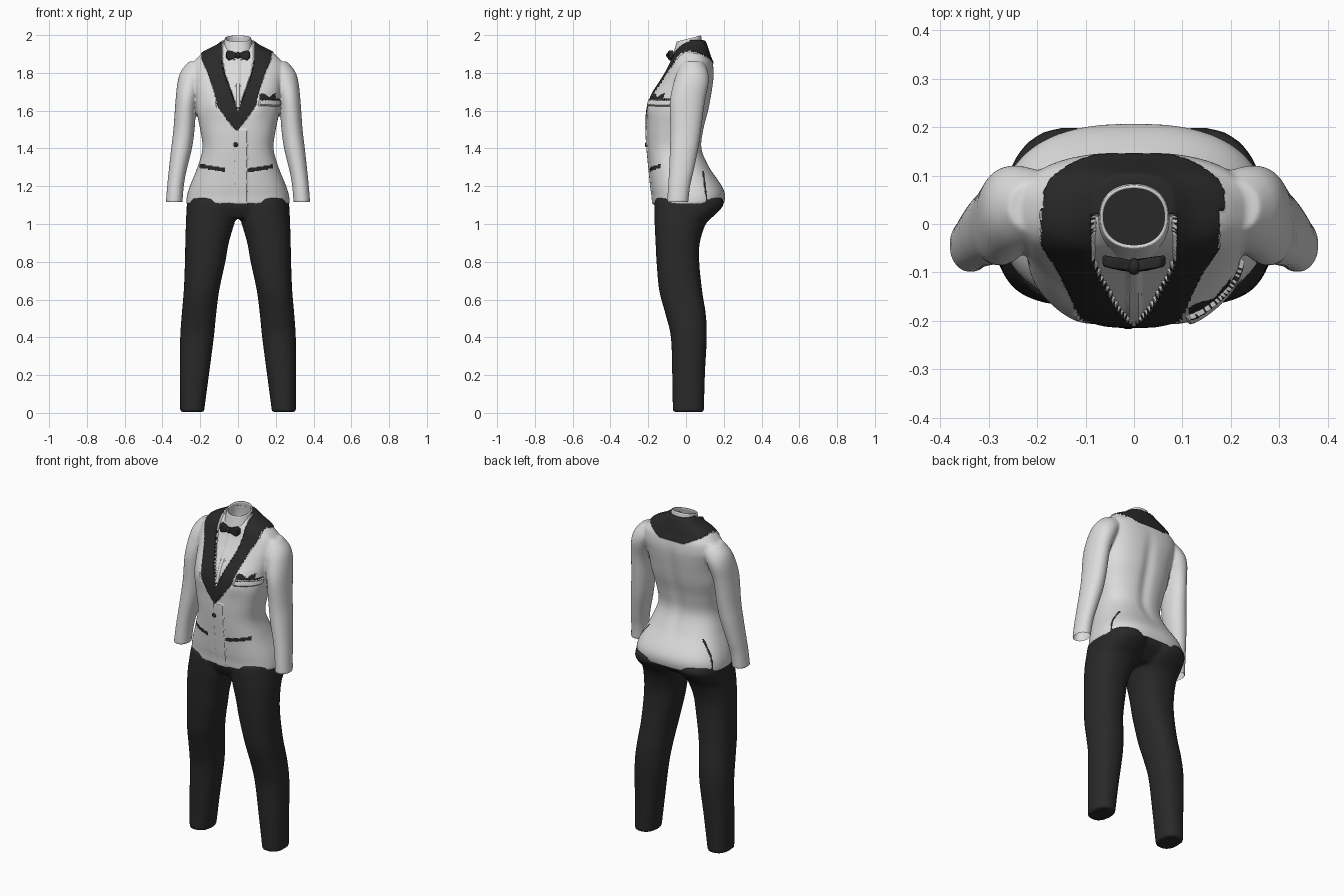
import bpy, bmesh, math
from mathutils import Vector

if "Cube" in bpy.data.objects:
    bpy.data.objects.remove(bpy.data.objects["Cube"])


def material(name, v):
    m = bpy.data.materials.new(name)
    m.diffuse_color = (v, v, v, 1)
    m.use_nodes = True
    m.node_tree.nodes["Principled BSDF"].inputs["Base Color"].default_value = m.diffuse_color
    return m


WHITE = material("off white cloth", 0.72)
BLACK = material("black cloth", 0.022)


def catmull(rows, steps=6):
    out = []
    for i in range(len(rows) - 1):
        p = [rows[max(i - 1, 0)], rows[i], rows[i + 1], rows[min(i + 2, len(rows) - 1)]]
        for k in range(steps):
            t = k / steps
            out.append([0.5 * (2 * b + (c - a) * t + (2 * a - 5 * b + 4 * c - d) * t * t
                               + (3 * b - a - 3 * c + d) * t ** 3) for a, b, c, d in zip(*p)])
    return out + [list(rows[-1])]


def loft(bm, rows, n=2.0, side=1, caps=True, seg=64):
    """Rows are (z, centre x, half width, front y, back y), joined by superellipse rings."""
    rings = []
    for z, cx, rx, y0, y1 in catmull(rows):
        ring = []
        for k in range(seg):
            a = math.tau * k / seg
            c, s = math.cos(a), math.sin(a)
            px = math.copysign(abs(c) ** (2 / n), c) * rx
            py = math.copysign(abs(s) ** (2 / n), s) * (y1 - y0) / 2
            ring.append(bm.verts.new((side * cx + px, (y0 + y1) / 2 + py, z)))
        rings.append(ring)
    for a, b in zip(rings, rings[1:]):
        for k in range(seg):
            bm.faces.new((a[k], a[(k + 1) % seg], b[(k + 1) % seg], b[k]))
    if caps:
        bm.faces.new(rings[0][::-1])
        bm.faces.new(rings[-1])


def make(name, bm, *mats):
    bmesh.ops.recalc_face_normals(bm, faces=bm.faces)
    me = bpy.data.meshes.new(name)
    bm.to_mesh(me)
    bm.free()
    ob = bpy.data.objects.new(name, me)
    bpy.context.collection.objects.link(ob)
    for m in mats:
        me.materials.append(m)
    return ob


def activate(ob):
    bpy.ops.object.select_all(action='DESELECT')
    ob.select_set(True)
    bpy.context.view_layer.objects.active = ob


def fuse(ob, voxel, iterations):
    activate(ob)
    r = ob.modifiers.new("fuse", 'REMESH')
    r.mode, r.voxel_size = 'VOXEL', voxel
    s = ob.modifiers.new("soften", 'SMOOTH')
    s.factor, s.iterations = 0.5, iterations
    for m in ("fuse", "soften"):
        bpy.ops.object.modifier_apply(modifier=m)


def smooth(ob, angle=40):
    activate(ob)
    bpy.ops.object.shade_smooth_by_angle(angle=math.radians(angle))


def lerp(table, z):
    for (z0, a), (z1, b) in zip(table, table[1:]):
        if z0 <= z <= z1:
            return a + (b - a) * (z - z0) / (z1 - z0)
    return -1 if z < table[0][0] else table[-1][1]


# Trousers: two legs and a pelvis fused together
bm = bmesh.new()
leg = [(0.005, .243, .063, -.07, .095), (.2, .231, .077, -.073, .10), (.4, .217, .089, -.08, .11),
       (.52, .207, .091, -.108, .105), (.65, .193, .094, -.142, .085), (.8, .174, .107, -.156, .07),
       (.9, .164, .115, -.161, .073), (1.0, .148, .128, -.166, .105), (1.05, .14, .134, -.167, .155),
       (1.1, .135, .136, -.167, .198), (1.14, .133, .13, -.16, .19)]
for s in (1, -1):
    loft(bm, leg, 2.3, s)
loft(bm, [(1.03, 0, .2, -.13, .09), (1.09, 0, .25, -.158, .165), (1.14, 0, .25, -.16, .18)], 2.4)
trousers = make("trousers", bm, BLACK)
fuse(trousers, .009, 6)
smooth(trousers, 50)

# Jacket with sleeves: torso and arms fused together
bm = bmesh.new()
torso = [(1.105, .275, -.175, .2), (1.15, .27, -.178, .207), (1.2, .255, -.185, .19), (1.3, .215, -.195, .125),
         (1.4, .188, -.205, .085), (1.5, .2, -.21, .095), (1.6, .22, -.206, .12), (1.68, .225, -.182, .135),
         (1.75, .235, -.14, .145), (1.8, .245, -.11, .148), (1.85, .238, -.085, .142), (1.88, .215, -.074, .13),
         (1.91, .18, -.06, .12), (1.94, .12, -.04, .11), (1.968, .08, -.02, .1)]
loft(bm, [(z, 0, w, a, b) for z, w, a, b in torso], 2.5, seg=96)
arm = [(1.115, .338, .044, -.1, .012), (1.2, .331, .044, -.095, .022), (1.28, .32, .047, -.09, .04),
       (1.4, .299, .055, -.085, .065), (1.5, .286, .056, -.083, .08), (1.65, .274, .057, -.085, .1),
       (1.75, .253, .067, -.065, .12), (1.81, .226, .075, -.045, .115), (1.86, .195, .065, -.02, .09)]
for s in (1, -1):
    loft(bm, arm, 2.1, s)
jacket = make("jacket", bm, WHITE, BLACK)
fuse(jacket, .006, 8)

SHIRT_EDGE = [(1.6, 0), (1.8, .072), (1.87, .085), (2.0, .085)]
LAPEL_EDGE = [(1.49, 0), (1.55, .05), (1.62, .102), (1.7, .12), (1.8, .152), (1.87, .183), (2.0, .186)]


def is_shirt(p):
    return p.y < .02 and abs(p.x) < lerp(SHIRT_EDGE, p.z)


def is_lapel(p):
    if p.y > .03:      # collar across the back of the neck
        return p.z > 1.85 and abs(p.x) < min(.186, .085 + 2 * (p.z - 1.85))
    return not is_shirt(p) and abs(p.x + .008) < lerp(LAPEL_EDGE, p.z)


def is_dark_detail(p, n):
    if n.y < -.2 and p.y < -.07:
        if .06 < abs(p.x + .01) < .195 and p.z < 1.4:      # hip pockets
            return abs(p.z - 1.285 - .16 * (abs(p.x) - .06)) < .011
        if .115 < p.x < .225 and 1.655 < p.z < 1.7:        # pocket square
            return p.z < 1.666 or (p.x < .2 and p.z < 1.668 + .025 * abs(math.cos((p.x - .13) * 45)))
    # side vents
    return p.z < 1.28 and abs(p.x) > .12 and abs(p.y - .09 - .13 * (1.28 - p.z)) < .005


bm = bmesh.new()
bm.from_mesh(jacket.data)
bm.normal_update()
moves = []
for v in bm.verts:
    p, n = v.co.copy(), v.normal.copy()
    d = 0
    if is_shirt(p):
        d = -.006 + (.005 if abs(p.x) < .013 else 0)       # shirt front with placket
    elif is_lapel(p):
        d = .005
    elif n.y < -.2 and p.y < -.07 and abs(p.x) < .26:
        d = .005 if p.x > -.02 and p.x < .05 and p.z < 1.5 else 0     # overlapping front edge
        if .11 < p.x < .225 and 1.625 < p.z < 1.657:       # breast pocket welt
            d = .009
        d += .012 * math.exp(-((abs(p.x) - .11) / .05) ** 2 - ((p.z - 1.63) / .06) ** 2)
    elif p.y > .05 and 1.25 < p.z < 1.85:                  # spine hollow
        d = -.012 * math.exp(-(p.x / .035) ** 2) * math.sin((p.z - 1.25) / .6 * math.pi)
    moves.append((v, n * d))
for v, d in moves:
    v.co += d
bm.normal_update()
holes = []
for f in bm.faces:
    c, n = f.calc_center_median(), f.normal
    f.material_index = int(is_lapel(c) or is_dark_detail(c, n))
    hem = c.z < 1.135 and n.z < -.75
    neck = c.z > 1.87 and (c.x / .068) ** 2 + ((c.y - .014) / .062) ** 2 < 1
    if hem or neck:
        holes.append(f)
bmesh.ops.delete(bm, geom=holes, context='FACES')
bm.to_mesh(jacket.data)
bm.free()
smooth(jacket)

# Shirt collar: open band, higher at the back
bm = bmesh.new()
loft(bm, [(1.87, 0, .083, -.076, .09), (1.92, 0, .079, -.064, .088), (1.982, 0, .07, -.05, .08)], 2.2, caps=False)
for v in bm.verts:
    v.co.z += .25 * (v.co.y - .015) * max(0, (v.co.z - 1.87) / .112)
collar = make("shirt_collar", bm, WHITE)
collar.modifiers.new("thickness", 'SOLIDIFY').thickness = .007
smooth(collar)


def ball(name, loc, size, mat):
    bm = bmesh.new()
    bmesh.ops.create_uvsphere(bm, u_segments=20, v_segments=12, radius=1)
    for v in bm.verts:
        v.co = Vector(loc) + Vector((v.co.x * size[0], v.co.y * size[1], v.co.z * size[2]))
    smooth(make(name, bm, mat))


# Bow tie: extruded wings and a knot
half = [(.008, .011), (.025, .02), (.052, .028), (.065, .014), (.064, -.012), (.05, -.028), (.025, -.018), (.008, -.011)]
outline = half + [(-x, z) for x, z in reversed(half)]
bm = bmesh.new()
face = bm.faces.new([bm.verts.new((x, -.098 + 2.5 * x * x, 1.893 + z)) for x, z in outline])
ext = bmesh.ops.extrude_face_region(bm, geom=[face])
bmesh.ops.translate(bm, vec=(0, .024, 0), verts=[g for g in ext["geom"] if isinstance(g, bmesh.types.BMVert)])
bow = make("bow_tie_wings", bm, BLACK)
bev = bow.modifiers.new("soft edges", 'BEVEL')
bev.width, bev.segments = .005, 2
smooth(bow)
ball("bow_tie_knot", (0, -.088, 1.893), (.015, .017, .017), BLACK)

# Front button, seated on the jacket surface
hit, loc, _, _ = jacket.ray_cast(Vector((-.012, -1, 1.42)), Vector((0, 1, 0)))
ball("front_button", (-.012, loc.y if hit else -.21, 1.42), (.013, .006, .013), BLACK)
